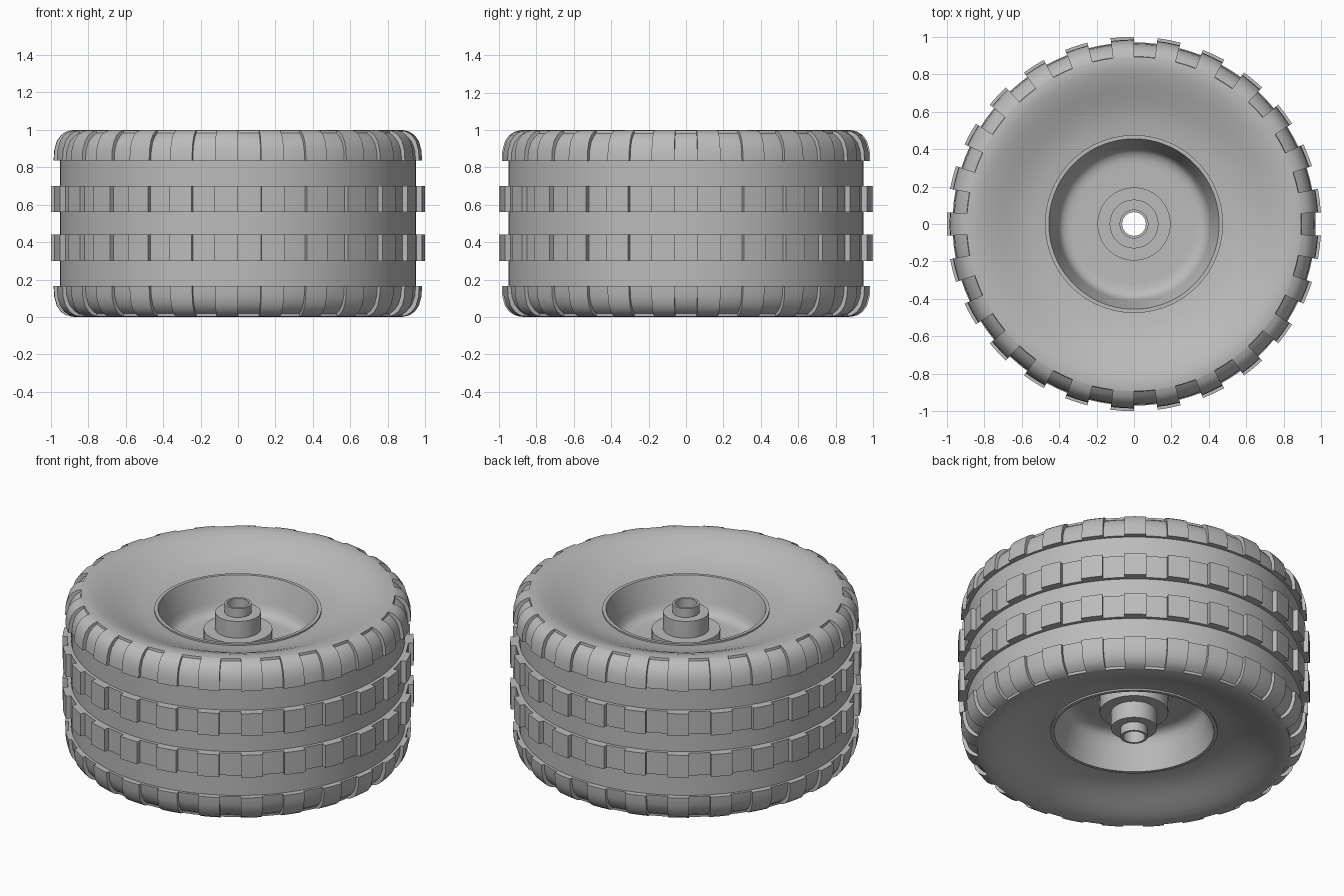
import bpy
import bmesh
from math import cos, sin, pi, radians

cube = bpy.data.objects.get("Cube")
if cube:
    bpy.data.objects.remove(cube, do_unlink=True)

SEGMENTS = 100
LUGS = 25

grey = bpy.data.materials.new("plain_grey")
grey.use_nodes = True
colour = (0.5, 0.5, 0.5, 1)
grey.diffuse_color = colour
grey.node_tree.nodes["Principled BSDF"].inputs["Base Color"].default_value = colour


def flip(profile):
    """Mirror a half profile to the other side of the wheel."""
    return [(r, 1 - z) for r, z in reversed(profile)]


def ring(bm, profile, angle):
    return [bm.verts.new((r * cos(angle), r * sin(angle), z)) for r, z in profile]


def finish(bm, name):
    mesh = bpy.data.meshes.new(name)
    bm.to_mesh(mesh)
    bm.free()
    mesh.materials.append(grey)
    mesh.shade_smooth()
    mesh.set_sharp_from_angle(angle=radians(32))
    obj = bpy.data.objects.new(name, mesh)
    bpy.context.collection.objects.link(obj)
    return obj


def lathe(name, profile):
    """Spin an open profile once around the axle."""
    bm = bmesh.new()
    rings = [ring(bm, profile, 2 * pi * i / SEGMENTS) for i in range(SEGMENTS)]
    for i, a in enumerate(rings):
        b = rings[(i + 1) % SEGMENTS]
        for k in range(len(profile) - 1):
            bm.faces.new((a[k], b[k], b[k + 1], a[k + 1]))
    return finish(bm, name)


def lug_row(name, section):
    """Sweep a closed section through a short arc for every tread block."""
    bm = bmesh.new()
    step = 2 * pi / SEGMENTS
    n = len(section)
    for i in range(LUGS):
        middle = pi + 2 * pi * i / LUGS
        arcs = [ring(bm, section, middle + s * step) for s in (-1, 0, 1)]
        for a, b in zip(arcs, arcs[1:]):
            for k in range(n):
                m = (k + 1) % n
                bm.faces.new((a[k], b[k], b[m], a[m]))
        bm.faces.new(arcs[0])
        bm.faces.new(arcs[-1])
    bmesh.ops.recalc_face_normals(bm, faces=bm.faces)
    return finish(bm, name)


# Tyre: raised centre band, groove, rounded shoulder, dished sidewall
tyre_half = [
    (0.95, 0.56), (0.97, 0.56), (0.97, 0.70), (0.95, 0.70),
    (0.95, 0.835), (0.966, 0.835), (0.961, 0.89), (0.945, 0.935),
    (0.92, 0.965), (0.895, 0.982), (0.893, 0.997), (0.865, 1.0),
    (0.83, 0.995), (0.78, 0.98), (0.72, 0.956), (0.66, 0.93),
    (0.60, 0.909), (0.54, 0.894), (0.475, 0.885),
]
lathe("tyre", flip(tyre_half) + tyre_half)

# Rim: lip, tapered well with a filleted floor, stepped hub and axle hole
rim_half = [
    (0.475, 0.88), (0.475, 0.895), (0.455, 0.895), (0.41, 0.75),
    (0.40, 0.715), (0.38, 0.692), (0.35, 0.682), (0.32, 0.68),
    (0.195, 0.68), (0.195, 0.77), (0.13, 0.77), (0.13, 0.875),
    (0.077, 0.875), (0.077, 0.93), (0.063, 0.93),
]
lathe("rim_and_hub", rim_half + flip(rim_half))

# Tread blocks: two centre rows and two shoulder rows
centre_lug = [(0.96, 0.56), (1.0, 0.56), (1.0, 0.70), (0.96, 0.70)]
shoulder_lug = [
    (0.94, 0.835), (0.985, 0.835), (0.982, 0.89), (0.968, 0.94),
    (0.945, 0.972), (0.92, 0.989), (0.893, 0.997), (0.89, 0.975),
    (0.92, 0.93),
]
for side, place in (("upper", list), ("lower", flip)):
    lug_row(side + "_centre_lugs", place(centre_lug))
    lug_row(side + "_shoulder_lugs", place(shoulder_lug))
